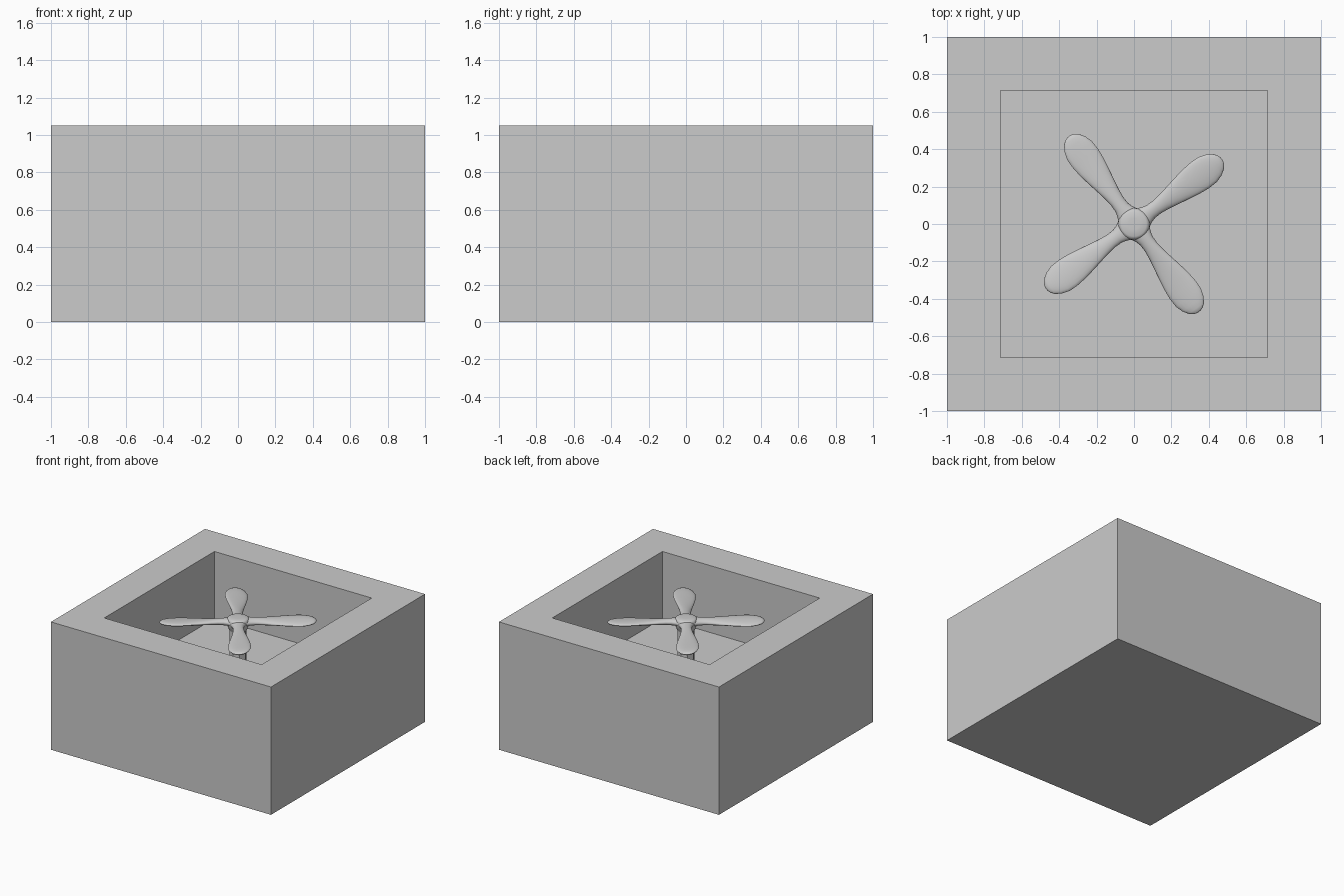
import bpy, bmesh
from math import sin, cos, pi, radians
from mathutils import Matrix, Vector

if "Cube" in bpy.data.objects:
    bpy.data.objects.remove(bpy.data.objects["Cube"])

H, FLOOR, OPEN = 1.05, 0.50, 0.715
BLADE_Z = 0.94


def finish(name, bm, smooth=None):
    bmesh.ops.recalc_face_normals(bm, faces=bm.faces)
    me = bpy.data.meshes.new(name)
    bm.to_mesh(me)
    bm.free()
    ob = bpy.data.objects.new(name, me)
    bpy.context.collection.objects.link(ob)
    if smooth:
        bpy.ops.object.select_all(action='DESELECT')
        ob.select_set(True)
        bpy.context.view_layer.objects.active = ob
        bpy.ops.object.shade_smooth_by_angle(angle=radians(smooth))
    return ob


def loft(bm, rings):
    loops = [[bm.verts.new(p) for p in r] for r in rings]
    n = len(loops[0])
    for a, b in zip(loops, loops[1:]):
        for i in range(n):
            j = (i + 1) % n
            bm.faces.new((a[i], a[j], b[j], b[i]))
    bm.faces.new(loops[0])
    bm.faces.new(loops[-1])


def lathe(bm, profile, n):
    loft(bm, [[(r * cos(2 * pi * i / n), r * sin(2 * pi * i / n), z)
               for i in range(n)] for r, z in profile])


# Casing: thick open-topped box with a square well
def square(s, z):
    return [(-s, -s, z), (s, -s, z), (s, s, z), (-s, s, z)]


bm = bmesh.new()
loft(bm, [square(1, 0), square(1, H), square(OPEN, H), square(OPEN, FLOOR)])
finish("casing", bm)

# Shaft: low-poly post from the well floor up to the hub
bm = bmesh.new()
lathe(bm, [(0.066, FLOOR), (0.066, BLADE_Z)], 8)
finish("shaft", bm)

# Hub: soft rounded disc
bm = bmesh.new()
lathe(bm, [(0.066, 0.875), (0.074, 0.895), (0.082, 0.915), (0.085, 0.94),
           (0.084, 0.955), (0.078, 0.968), (0.066, 0.974), (0.03, 0.976)], 32)
finish("hub", bm, 60)

# Blades: (distance, half width, half thickness, pitch in degrees)
SECTIONS = [(0.00, 0.080, 0.030, 0), (0.05, 0.066, 0.029, 0),
            (0.08, 0.050, 0.028, 4), (0.11, 0.041, 0.026, 7),
            (0.15, 0.040, 0.024, 8), (0.20, 0.046, 0.022, 8),
            (0.25, 0.055, 0.020, 7), (0.32, 0.069, 0.018, 6),
            (0.38, 0.079, 0.017, 5), (0.44, 0.085, 0.016, 5),
            (0.49, 0.083, 0.016, 5), (0.53, 0.070, 0.015, 5),
            (0.56, 0.051, 0.013, 5), (0.577, 0.031, 0.009, 5),
            (0.584, 0.010, 0.003, 5)]


def blade_ring(u, w, t, pitch, n=20):
    tilt = Matrix.Rotation(radians(pitch), 3, 'X')
    return [tilt @ Vector((u, w * cos(2 * pi * i / n), t * sin(2 * pi * i / n)))
            for i in range(n)]


for k in range(4):
    bm = bmesh.new()
    loft(bm, [blade_ring(*s) for s in SECTIONS])
    blade = finish(f"blade_{k + 1}", bm, 60)
    blade.location.z = BLADE_Z
    blade.rotation_euler.z = radians(36.5 + 90 * k)
